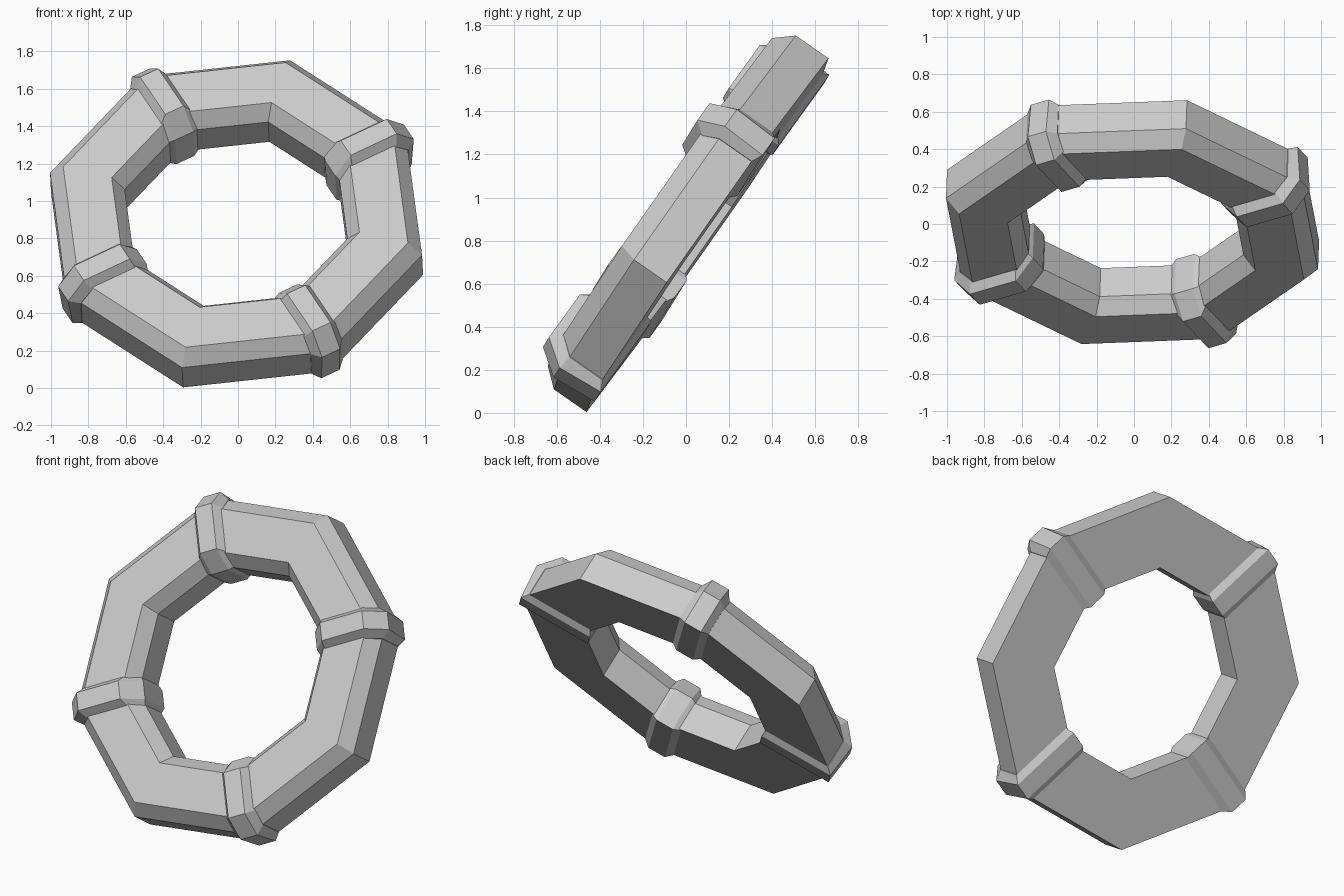
import bpy, bmesh, math
from mathutils import Vector, Matrix

if "Cube" in bpy.data.objects:
    bpy.data.objects.remove(bpy.data.objects["Cube"])

# Tilted frame of the ring: two in-plane axes and the front normal
U = Vector((0.96, -0.183, -0.212)).normalized()
N = U.cross(Vector((0.285, 0.54, 0.79))).normalized()
V = N.cross(U)
FRAME = Matrix.Translation((-0.005, 0.10, 0.825)) @ Matrix((U, V, N)).transposed().to_4x4()

# Cross-sections as (radius, depth toward the front)
RING = [(1.036, 0), (1.036, .185), (.96, .27), (.69, .27), (.62, .185), (.62, 0)]
BAND = [(1.035, -.025), (1.055, .195), (.955, .318), (.675, .318), (.575, .2), (.575, -.025)]
BASE = [(1.0, 0), (1.0, .185), (.93, .26), (.66, .26), (.59, .185), (.59, 0)]


def loft(name, loops, closed):
    """Skin a list of equal-sized loops of points; join the ends or cap them."""
    bm = bmesh.new()
    rows = [[bm.verts.new(p) for p in loop] for loop in loops]
    n = len(rows[0])
    for i in range(len(rows) if closed else len(rows) - 1):
        a, b = rows[i], rows[(i + 1) % len(rows)]
        for j in range(n):
            k = (j + 1) % n
            bm.faces.new((a[j], a[k], b[k], b[j]))
    if not closed:
        bm.faces.new(rows[0])
        bm.faces.new(rows[-1])
    bmesh.ops.recalc_face_normals(bm, faces=bm.faces[:])
    mesh = bpy.data.meshes.new(name)
    bm.to_mesh(mesh)
    bm.free()
    obj = bpy.data.objects.new(name, mesh)
    obj.matrix_world = FRAME
    bpy.context.collection.objects.link(obj)


def section(profile, angle, shift=0.0):
    """Place a cross-section at an angle, moved sideways along the tangent."""
    c, s = math.cos(angle), math.sin(angle)
    return [(r * c - shift * s, r * s + shift * c, h) for r, h in profile]


# Eight-sided ring
loft("ring_body", [section(RING, math.radians(45 * i)) for i in range(8)], True)

# Four raised bands with sloped sides on every other corner
for i in range(4):
    a = math.radians(45 + 90 * i)
    loft(f"band_{i + 1}", [section(BASE, a, -.095), section(BAND, a, -.055),
                           section(BAND, a, .055), section(BASE, a, .095)], False)
